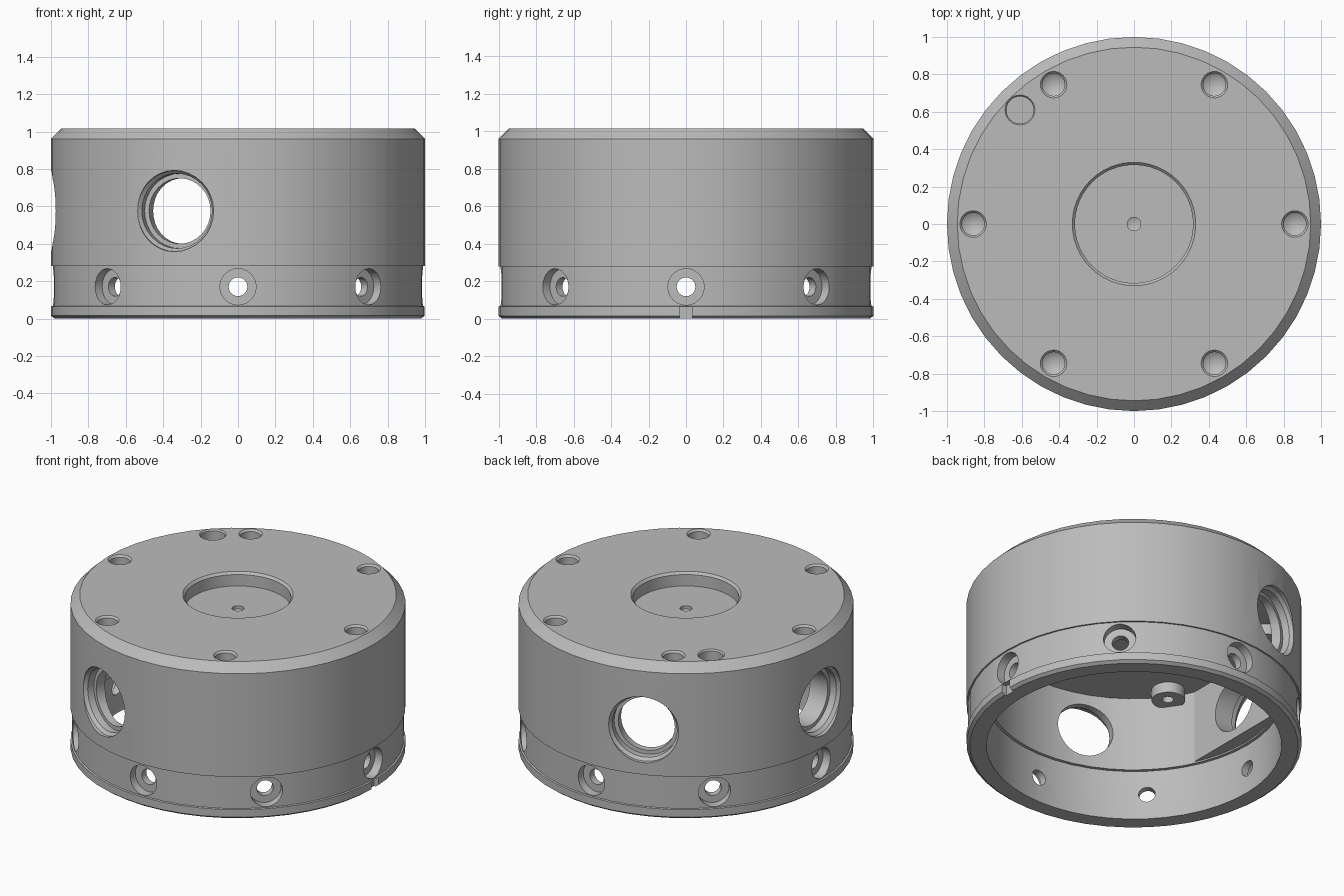
import bpy, bmesh
from math import radians, pi, sin, cos

cube = bpy.data.objects.get("Cube")
if cube:
    bpy.data.objects.remove(cube, do_unlink=True)

grey = bpy.data.materials.new("machined_grey")
grey.use_nodes = True
COLOUR = (0.5, 0.5, 0.5, 1)
grey.diffuse_color = COLOUR
grey.node_tree.nodes["Principled BSDF"].inputs["Base Color"].default_value = COLOUR


def finish(bm, name, loc=(0, 0, 0), rot=(0, 0, 0)):
    bmesh.ops.recalc_face_normals(bm, faces=bm.faces)
    mesh = bpy.data.meshes.new(name)
    bm.to_mesh(mesh)
    bm.free()
    mesh.materials.append(grey)
    obj = bpy.data.objects.new(name, mesh)
    obj.location, obj.rotation_euler = loc, rot
    bpy.context.collection.objects.link(obj)
    return obj


def lathe(name, profile, sides, closed=False, **place):
    """Revolve an (r, z) profile around z."""
    bm = bmesh.new()
    verts = [bm.verts.new((r, 0, z)) for r, z in profile]
    edges = [bm.edges.new(pair) for pair in zip(verts, verts[1:])]
    if closed:
        edges.append(bm.edges.new((verts[-1], verts[0])))
    bmesh.ops.spin(bm, geom=verts + edges, cent=(0, 0, 0), axis=(0, 0, 1),
                   angle=2 * pi, steps=sides, use_duplicate=False)
    bmesh.ops.remove_doubles(bm, verts=bm.verts, dist=0.0005)
    return finish(bm, name, **place)


def box(name, low, high):
    bm = bmesh.new()
    bmesh.ops.create_cube(bm, size=1)
    for v in bm.verts:
        v.co = [(a + b) / 2 + c * (b - a) for a, b, c in zip(low, high, v.co)]
    return finish(bm, name)


def combine(target, tool, operation="DIFFERENCE"):
    bpy.context.view_layer.update()
    mod = target.modifiers.new("combine", "BOOLEAN")
    mod.operation, mod.solver, mod.object = operation, "EXACT", tool
    bpy.context.view_layer.objects.active = target
    bpy.ops.object.modifier_apply(modifier=mod.name)
    bpy.data.objects.remove(tool, do_unlink=True)


def polar(radius, degrees, z=0):
    return (radius * cos(radians(degrees)), radius * sin(radians(degrees)), z)


def outward(degrees):
    return (0, pi / 2, radians(degrees))


TOP = 1.015
SEAM = 0.28
CEILING = 0.82

# Upper housing: chamfered rim, central recess with drill point, hollow inside
housing = lathe("upper_housing", [
    (0, 0.89), (0.036, 0.905), (0.036, 0.925), (0.316, 0.925), (0.316, 1.0),
    (0.33, TOP), (0.945, TOP), (1, 0.96), (1, SEAM), (0.93, SEAM),
    (0.93, 0.33), (0.865, 0.33), (0.865, CEILING), (0, CEILING)], 48)

# Flat inner pad behind the side port
combine(housing, box("inner_pad", (-0.9, -0.38, 0.34), (-0.78, 0.38, 0.85)), "UNION")

# Inner lugs under the ceiling, each with a screw hole
for angle in (145, 215):
    lug = lathe("inner_lug", [(0, 0.75), (0.1, 0.75), (0.1, 0.85), (0, 0.85)], 24,
                loc=polar(0.79, angle))
    combine(housing, lug, "UNION")
    hole = lathe("lug_hole", [(0, 0.7), (0.035, 0.7), (0.035, 0.82), (0, 0.84)], 16,
                 loc=polar(0.78, angle))
    combine(housing, hole)

# Three large stepped ports through the wall
for angle in (110, 180, 250):
    port = lathe("port_cutter", [
        (0, 0.6), (0.175, 0.6), (0.175, 0.91), (0.2, 0.91), (0.2, 0.955),
        (0.217, 0.975), (0.217, 1.1), (0, 1.1)], 32,
        loc=(0, 0, 0.575), rot=outward(angle))
    combine(housing, port)

# Six screw holes with pointed bottoms on the top face
for i in range(6):
    screw = lathe("screw_cutter", [
        (0, 0.87), (0.06, 0.91), (0.06, 1.003), (0.071, TOP), (0.071, 1.1),
        (0, 1.1)], 24, loc=polar(0.86, i * 60))
    combine(housing, screw)

# Flat-bottomed locating hole
combine(housing, lathe("locating_cutter", [
    (0, 0.92), (0.073, 0.92), (0.073, 1.005), (0.08, TOP), (0.08, 1.1), (0, 1.1)],
    24, loc=polar(0.862, 135)))

# Base ring with a foot flange
ring = lathe("base_ring", [
    (0.88, 0), (0.98, 0), (1, 0.015), (1, 0.065), (0.99, 0.068), (0.99, SEAM),
    (0.93, SEAM), (0.93, 0.33), (0.885, 0.33), (0.885, 0.02)], 48, closed=True)

# Eight counterbored holes round the ring
for i in range(8):
    bore = lathe("bore_cutter", [
        (0, 0.8), (0.05, 0.8), (0.05, 0.93), (0.097, 0.93), (0.097, 1.1),
        (0, 1.1)], 24, loc=(0, 0, 0.17), rot=outward(i * 45))
    combine(ring, bore)

# Alignment notch in the flange
combine(ring, box("notch_cutter", (0.965, -0.035, -0.1), (1.1, 0.035, 0.066)))

# Smooth walls with crisp edges
for obj in (housing, ring):
    bpy.ops.object.select_all(action="DESELECT")
    obj.select_set(True)
    bpy.context.view_layer.objects.active = obj
    bpy.ops.object.shade_smooth_by_angle(angle=radians(25))
